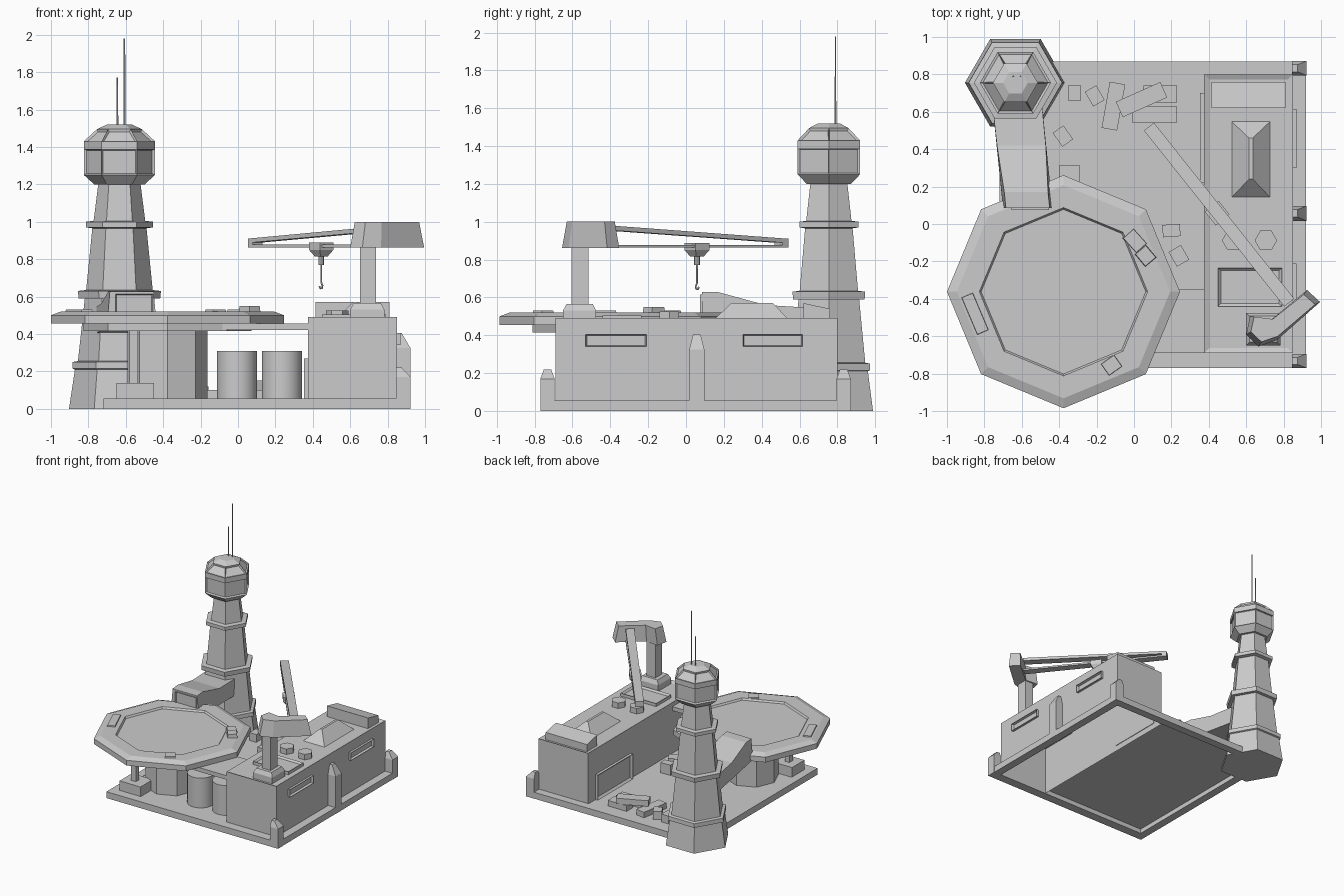
import bpy, bmesh
from math import cos, sin, pi, radians, atan2, hypot
from mathutils import Matrix, Vector

if "Cube" in bpy.data.objects:
    bpy.data.objects.remove(bpy.data.objects["Cube"])


def finish(name, bm, loc=(0, 0, 0), rot=0.0):
    bmesh.ops.recalc_face_normals(bm, faces=bm.faces)
    me = bpy.data.meshes.new(name)
    bm.to_mesh(me)
    bm.free()
    ob = bpy.data.objects.new(name, me)
    ob.location = loc
    ob.rotation_euler.z = rot
    bpy.context.collection.objects.link(ob)
    return ob


def skin(bm, rings):
    """Join closed rings of points, cap both ends."""
    vs = [[bm.verts.new(p) for p in r] for r in rings]
    n = len(vs[0])
    for a, b in zip(vs, vs[1:]):
        for i in range(n):
            bm.faces.new((a[i], a[(i + 1) % n], b[(i + 1) % n], b[i]))
    bm.faces.new(vs[0][::-1])
    bm.faces.new(vs[-1])
    bmesh.ops.recalc_face_normals(bm, faces=bm.faces)


def loft(name, n, loc, prof, phase=0.0, inset=None):
    """n-sided turned part from (radius, z) pairs; inset = (zmin, zmax, width, depth)."""
    bm = bmesh.new()
    skin(bm, [[(r * cos(phase + 2 * pi * i / n), r * sin(phase + 2 * pi * i / n), z)
               for i in range(n)] for r, z in prof])
    if inset:
        lo, hi, w, d = inset
        bm.normal_update()
        fs = [f for f in bm.faces if lo < f.calc_center_median().z < hi and len(f.verts) == 4]
        bmesh.ops.inset_individual(bm, faces=fs, thickness=w, depth=-d)
    return finish(name, bm, (loc[0], loc[1], 0))


def box(name, x0, x1, y0, y1, z0, z1, rot=0.0, taper=0.0, recess=None, open_bottom=False):
    """Box from limits; taper shrinks the top; recess = (axis, sign, width, depth)."""
    hx, hy = (x1 - x0) / 2, (y1 - y0) / 2
    sq = [(-1, -1), (1, -1), (1, 1), (-1, 1)]
    bm = bmesh.new()
    skin(bm, [[(sx * hx, sy * hy, z0) for sx, sy in sq],
              [(sx * (hx - taper), sy * (hy - taper), z1) for sx, sy in sq]])
    bm.normal_update()
    if recess:
        ax, sg, w, d = recess
        f = [f for f in bm.faces if f.normal[ax] * sg > 0.9]
        bmesh.ops.inset_region(bm, faces=f, thickness=w, depth=-d)
    if open_bottom:
        bmesh.ops.delete(bm, geom=[f for f in bm.faces if f.normal.z < -0.9], context='FACES')
    return finish(name, bm, ((x0 + x1) / 2, (y0 + y1) / 2, 0), rot)


def slab(name, pts, f0, f1, loc=(0, 0, 0), rot=0.0):
    """Extrude a 2D profile between two placement functions."""
    bm = bmesh.new()
    skin(bm, [[f0(a, b) for a, b in pts], [f1(a, b) for a, b in pts]])
    return finish(name, bm, loc, rot)


# --- base: curb frame, floor
for nm, l in (("front", (-.72, .92, -.77, -.69)), ("back", (-.72, .92, .80, .87)),
              ("left", (-.72, -.65, -.69, .80)), ("right", (.85, .92, -.69, .80))):
    box("curb_" + nm, *l, 0, .055)
box("floor", -.65, .375, -.69, .80, .04, .052)

# --- warehouse block with recessed roof
box("warehouse", .375, .85, -.69, .80, 0, .49, recess=(2, 1, .04, .012), open_bottom=True)
for i, (a, b) in enumerate(((-.53, -.21), (.30, .615))):
    box(f"window_{i}", .84, .87, a, b, .34, .405, recess=(0, 1, .012, .03))
box("garage_door", .352, .38, .22, .70, .05, .27, recess=(0, -1, .025, .018))

# sloped buttresses along the right side
def buttress(name, yc, h, w, drop):
    bm = bmesh.new()
    skin(bm, [[(.845, yc - w, 0), (.922, yc - w, 0), (.922, yc + w, 0), (.845, yc + w, 0)],
              [(.845, yc - w, h - drop), (.922, yc - w, h - drop),
               (.922, yc + w, h - drop), (.845, yc + w, h - drop)],
              [(.845, yc - w * .5, h), (.875, yc - w * .5, h),
               (.875, yc + w * .5, h), (.845, yc + w * .5, h)]])
    finish(name, bm)

buttress("buttress_middle", .057, .405, .04, .08)
buttress("buttress_front", -.732, .22, .038, .05)
buttress("buttress_back", .833, .22, .038, .05)

# roof equipment
slab("roof_vent_housing", [(.62, .475), (.76, .475), (.76, .54), (.62, .57)],
     lambda y, z: (.415, y, z), lambda y, z: (.81, y, z))
bm = bmesh.new()
skin(bm, [[(.52, .14, .475), (.73, .14, .475), (.73, .55, .475), (.52, .55, .475)],
          [(.615, .24, .57), (.635, .24, .57), (.635, .46, .57), (.615, .46, .57)]])
finish("roof_skylight", bm)
for i, x in enumerate((.53, .705)):
    loft(f"roof_cap_{i}", 6, (x, -.088), [(.06, .475), (.06, .525)])
box("roof_hatch", .45, .79, -.44, -.235, .475, .505, recess=(2, 1, .02, .015))

# --- crane
loft_sq = radians(45)
box("crane_foot", .60, .782, -.65, -.475, .475, .53)
box("crane_foot_top", .60, .782, -.65, -.475, .53, .565, taper=.018)
box("crane_column", .653, .737, -.606, -.515, .55, .88)
head = [(.925, -.353), (.995, -.417), (.765, -.62), (.665, -.655), (.60, -.59),
        (.62, -.495), (.735, -.51)]
hc = (.79, -.50)
slab("crane_head", head, lambda x, y: (x, y, .862),
     lambda x, y: (hc[0] + (x - hc[0]) * .87, hc[1] + (y - hc[1]) * .84, 1.0))
p0, p1 = Vector((.08, .52)), Vector((.83, -.42))
d = p1 - p0
L, ang = d.length, atan2(d.y, d.x)
for nm, prof in (("lower_flange", [(0, .863), (L, .863), (L, .878), (0, .878)]),
                 ("upper_beam", [(0, .887), (L, .955), (L, .98), (0, .91)]),
                 ("tip", [(0, .865), (.04, .865), (.04, .91), (0, .908)])):
    slab("boom_" + nm, prof, lambda u, z: (u, -.034, z), lambda u, z: (u, .034, z),
         (p0.x, p0.y, 0), ang)
hk = (.445, .058)
loft("trolley", 4, hk, [(.035, .815), (.066, .85), (.066, .888)], loft_sq + ang)
loft("hoist_sleeve", 8, hk, [(.015, .77), (.015, .82)])
cu = bpy.data.curves.new("hook_cable", 'CURVE')
cu.dimensions = '3D'
cu.bevel_depth = .005
cu.bevel_resolution = 1
sp = cu.splines.new('POLY')
path = [(0, .78), (0, .675), (.008, .66), (.006, .645), (-.006, .643), (-.012, .655)]
sp.points.add(len(path) - 1)
for p, (u, z) in zip(sp.points, path):
    p.co = (hk[0] + u * .8, hk[1] - u * .8, z, 1)
cu.use_fill_caps = True
bpy.context.collection.objects.link(bpy.data.objects.new("hook_cable", cu))

# --- landing pad and its supports
pc = (-.377, -.362)
loft("landing_pad", 8, pc, [(.45, .415), (.45, .455), (.623, .455), (.623, .50),
                            (.57, .52), (.45, .52), (.44, .505)])
loft("pad_column", 8, pc, [(.213, .05), (.213, .43)])
slab("pad_link_deck", [(-.3, -.69), (.38, -.69), (.38, -.35), (.24, -.35), (.10, -.2), (-.3, -.2)],
     lambda x, y: (x, y, .42), lambda x, y: (x, y, .455))
box("post_foot", -.65, -.45, -.69, -.52, .05, .137)
box("post", -.58, -.535, -.63, -.585, .13, .43)
for i, x in enumerate((-.005, .235)):
    t = loft(f"tank_{i}", 32, (x, -.50), [(.107, .05), (.107, .31)])
    for f in t.data.polygons:
        f.use_smooth = len(f.vertices) == 4
for i, (x, y, sx, sy, h, a) in enumerate(((-.85, -.48, .035, .11, .53, 23), (-.12, -.755, .045, .04, .53, 35),
                                          (.005, -.09, .04, .055, .53, 42), (.062, -.17, .04, .045, .55, 40))):
    box(f"pad_locker_{i}", x - sx, x + sx, y - sy, y + sy, .505, h, radians(a), taper=.004)

# --- watch tower
tc = (-.634, .755)
loft("tower_shaft", 6, tc, [(.27, 0), (.268, .01), (.238, .21), (.252, .215), (.25, .25), (.222, .255),
                            (.185, .59), (.218, .59), (.222, .63), (.178, .635), (.145, .965),
                            (.18, .97), (.18, 1.0), (.138, 1.005), (.112, 1.21)])
loft("tower_cabin", 6, tc, [(.135, 1.2), (.19, 1.25), (.19, 1.39)], inset=(1.3, 1.35, .012, .012))
loft("tower_roof", 6, tc, [(.19, 1.385), (.19, 1.43), (.12, 1.495), (.066, 1.52)],
     inset=(1.45, 1.48, .012, .012))
for i, (x, h) in enumerate(((-.607, 1.98), (-.645, 1.77))):
    loft(f"antenna_{i}", 6, (x, .79), [(.005, 1.5), (.004, h)])

# covered passage between tower and pad
slab("passage", [(.085, .45), (.085, .628), (.17, .628), (.42, .56), (.66, .545), (.66, .40), (.3, .43)],
     lambda y, z: (-.755 + .085 * (.62 - y) * 1.2 + max(0, z - .55) * .2, y, z),
     lambda y, z: (-.49 + .085 * (.62 - y) * 1.2 - max(0, z - .55) * .2, y, z))
box("passage_door", -.655, -.455, .075, .10, .50, .615, recess=(1, -1, .018, .02))

# --- crates and planks in the yard: x, y, half sizes, z range, angle
yard = [(-.318, .70, .033, .043, .05, .12, 0), (-.21, .685, .035, .045, .05, .12, 30),
        (-.38, .47, .035, .045, .05, .13, 35), (-.345, .27, .055, .042, .05, .15, 0),
        (-.11, .63, .042, .125, .05, .10, -10), (.14, .695, .09, .045, .05, .10, 0),
        (.11, .585, .12, .043, .05, .10, 0), (.04, .665, .13, .045, .10, .15, 24),
        (.20, -.035, .047, .033, .05, .14, 4), (.24, -.17, .038, .045, .05, .13, 30)]
for i, (x, y, sx, sy, z0, z1, a) in enumerate(yard):
    box(f"crate_{i}", x - sx, x + sx, y - sy, y + sy, z0, z1, radians(a))
